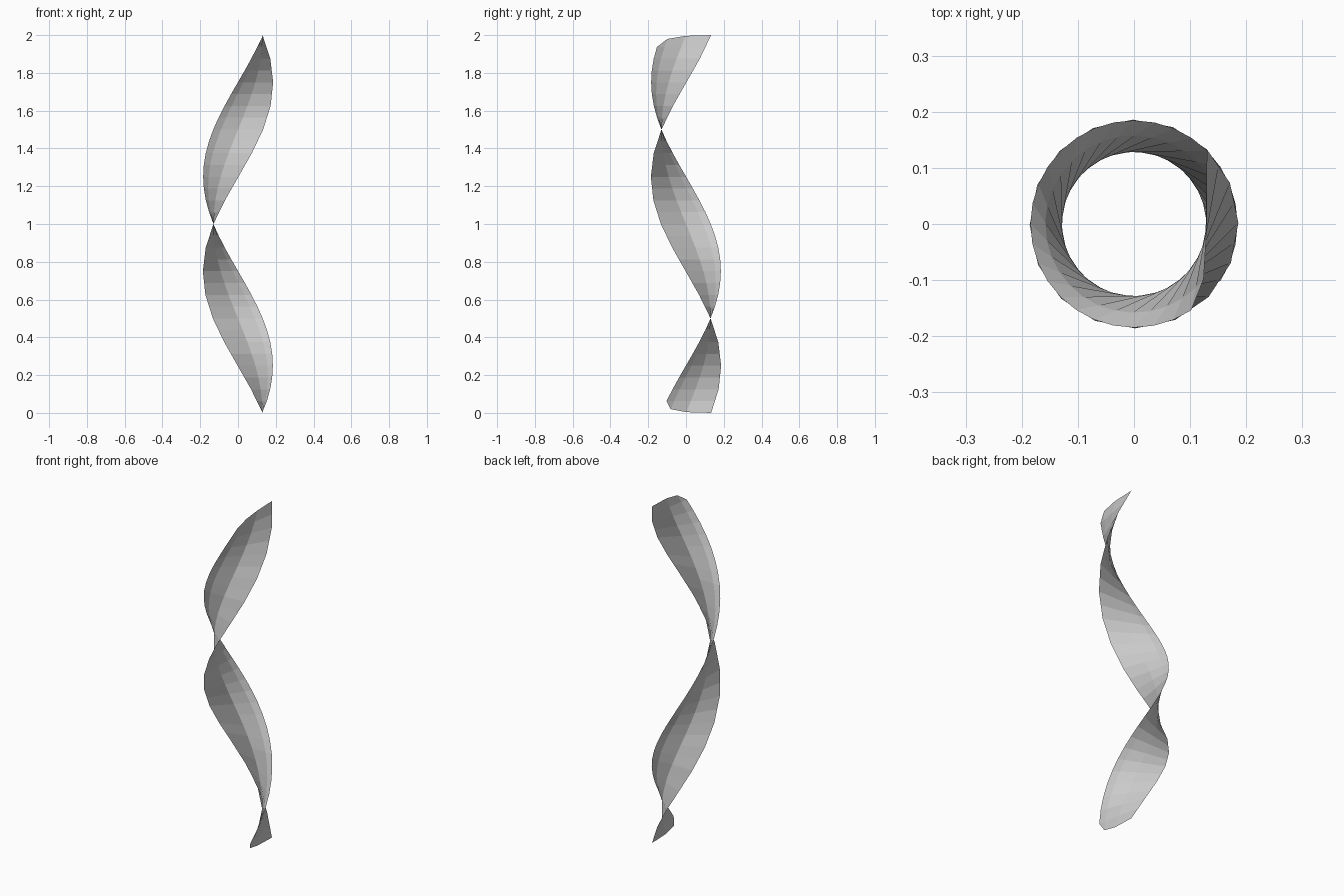
import bpy
import bmesh
import math

if "Cube" in bpy.data.objects:
    bpy.data.objects.remove(bpy.data.objects["Cube"])

HEIGHT = 2.0
ROWS = 32
OFFSET = 0.13                       # distance of the strip from the twist axis
# across the strip: (sideways position, how far the end is trimmed)
COLUMNS = [(-0.131, HEIGHT / ROWS), (-0.09, 0.02), (0.0, 0.004), (0.133, 0.0)]


def twisted(u, z):
    """Point of the flat strip after one full turn over the height."""
    a = 2 * math.pi * z / HEIGHT
    return (OFFSET * math.cos(a) - u * math.sin(a),
            OFFSET * math.sin(a) + u * math.cos(a), z)


bm = bmesh.new()
grid = []
for r in range(ROWS + 1):
    row = []
    for u, trim in COLUMNS:
        z = min(max(HEIGHT * r / ROWS, trim), HEIGHT - trim)
        row.append(bm.verts.new(twisted(u, z)))
    grid.append(row)

# the long sharp edge has half as many segments
for r in range(1, ROWS, 2):
    grid[r][-1].co = (grid[r - 1][-1].co + grid[r + 1][-1].co) / 2

for r in range(ROWS):
    for c in range(len(COLUMNS) - 1):
        bm.faces.new((grid[r][c], grid[r][c + 1], grid[r + 1][c + 1], grid[r + 1][c]))

# merge the trimmed corners at both ends
bmesh.ops.remove_doubles(bm, verts=bm.verts, dist=0.0005)

mesh = bpy.data.meshes.new("twisted_ribbon")
bm.to_mesh(mesh)
bm.free()
ribbon = bpy.data.objects.new("twisted_ribbon", mesh)
bpy.context.collection.objects.link(ribbon)
